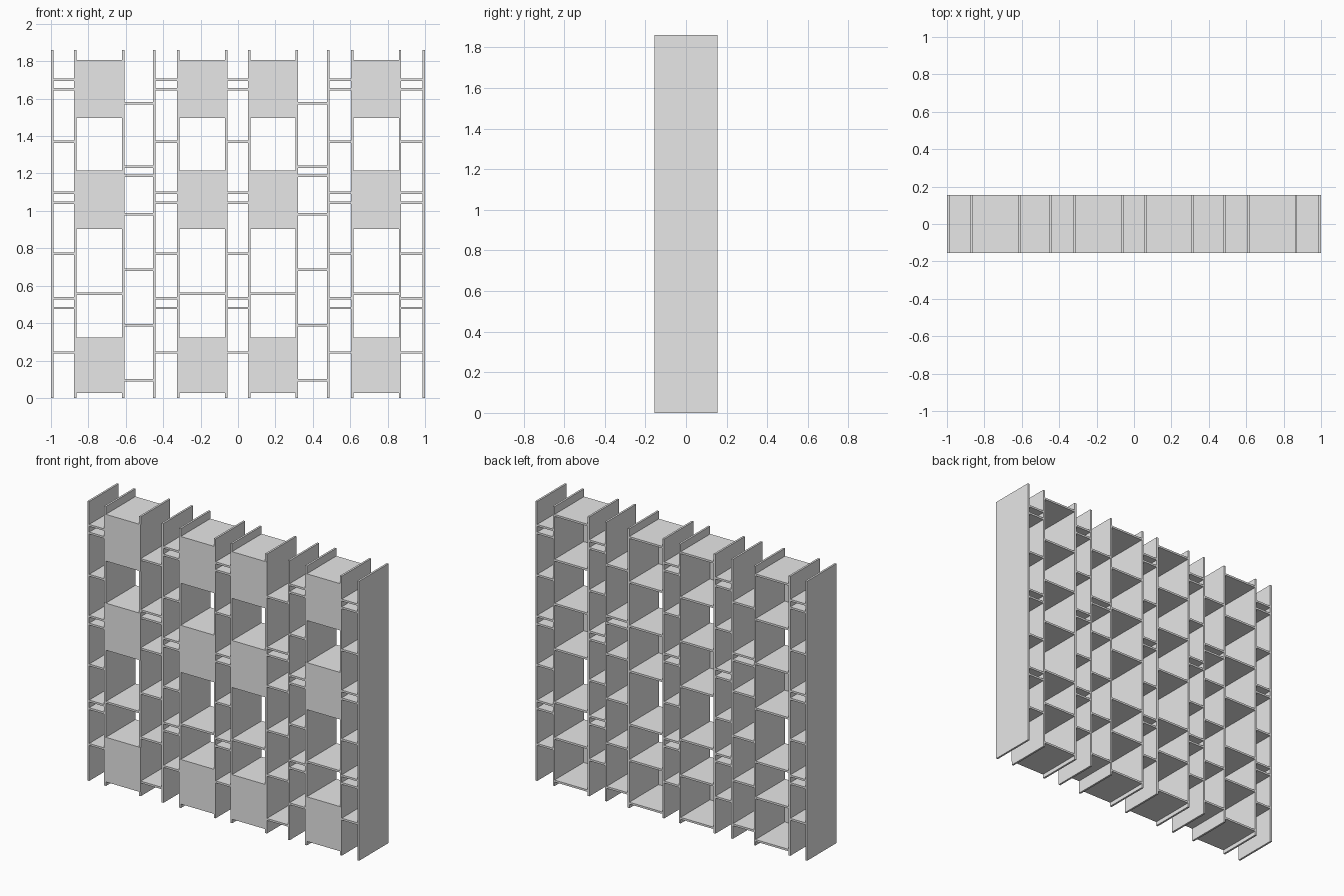
import bpy

cube = bpy.data.objects.get("Cube")
if cube:
    bpy.data.objects.remove(cube, do_unlink=True)

HEIGHT, HALF_DEPTH, T = 1.86, 0.155, 0.013

mat = bpy.data.materials.new("plain grey")
mat.use_nodes = True
GREY = (0.8, 0.8, 0.8, 1)
mat.diffuse_color = GREY
mat.node_tree.nodes["Principled BSDF"].inputs["Base Color"].default_value = GREY


def board(name, x0, x1, y0, y1, z0, z1):
    """Axis-aligned board between two corners."""
    bpy.ops.mesh.primitive_cube_add(
        size=1, location=((x0 + x1) / 2, (y0 + y1) / 2, (z0 + z1) / 2))
    ob = bpy.context.object
    ob.name = name
    ob.scale = (x1 - x0, y1 - y0, z1 - z0)
    bpy.ops.object.transform_apply(location=False, rotation=False, scale=True)
    ob.data.materials.append(mat)


# Upright panels, full height and depth
uprights = [-0.9935, -0.87, -0.614, -0.447, -0.319, -0.063,
            0.059, 0.315, 0.482, 0.61, 0.866, 0.9935]
for x in uprights:
    board("upright", x - T / 2, x + T / 2, -HALF_DEPTH, HALF_DEPTH, 0, HEIGHT)

# Shelf heights (centres) for each kind of bay, and the doors of the wide bays
doors = [(0.027, 0.324), (0.904, 1.217), (1.497, 1.808)]
shelves = {
    "narrow": [0.243, 0.481, 0.532, 0.772, 1.044, 1.096, 1.369, 1.65, 1.701],
    "middle": [0.094, 0.388, 0.685, 0.981, 1.188, 1.235, 1.575],
    "wide": [0.556] + [z for lo, hi in doors for z in (lo + T / 2, hi - T / 2)],
}
bays = ["narrow", "wide", "middle", "narrow", "wide", "narrow",
        "wide", "middle", "narrow", "wide", "narrow"]

for kind, left, right in zip(bays, uprights, uprights[1:]):
    for z in shelves[kind]:
        board(kind + "_shelf", left + T / 2, right - T / 2,
              -HALF_DEPTH, HALF_DEPTH, z - T / 2, z + T / 2)
    # Thin doors lying over the front edges of the wide bays
    if kind == "wide":
        for lo, hi in doors:
            board("door", left - T / 2, right + T / 2,
                  -HALF_DEPTH - 0.001, -HALF_DEPTH + 0.003, lo, hi)
